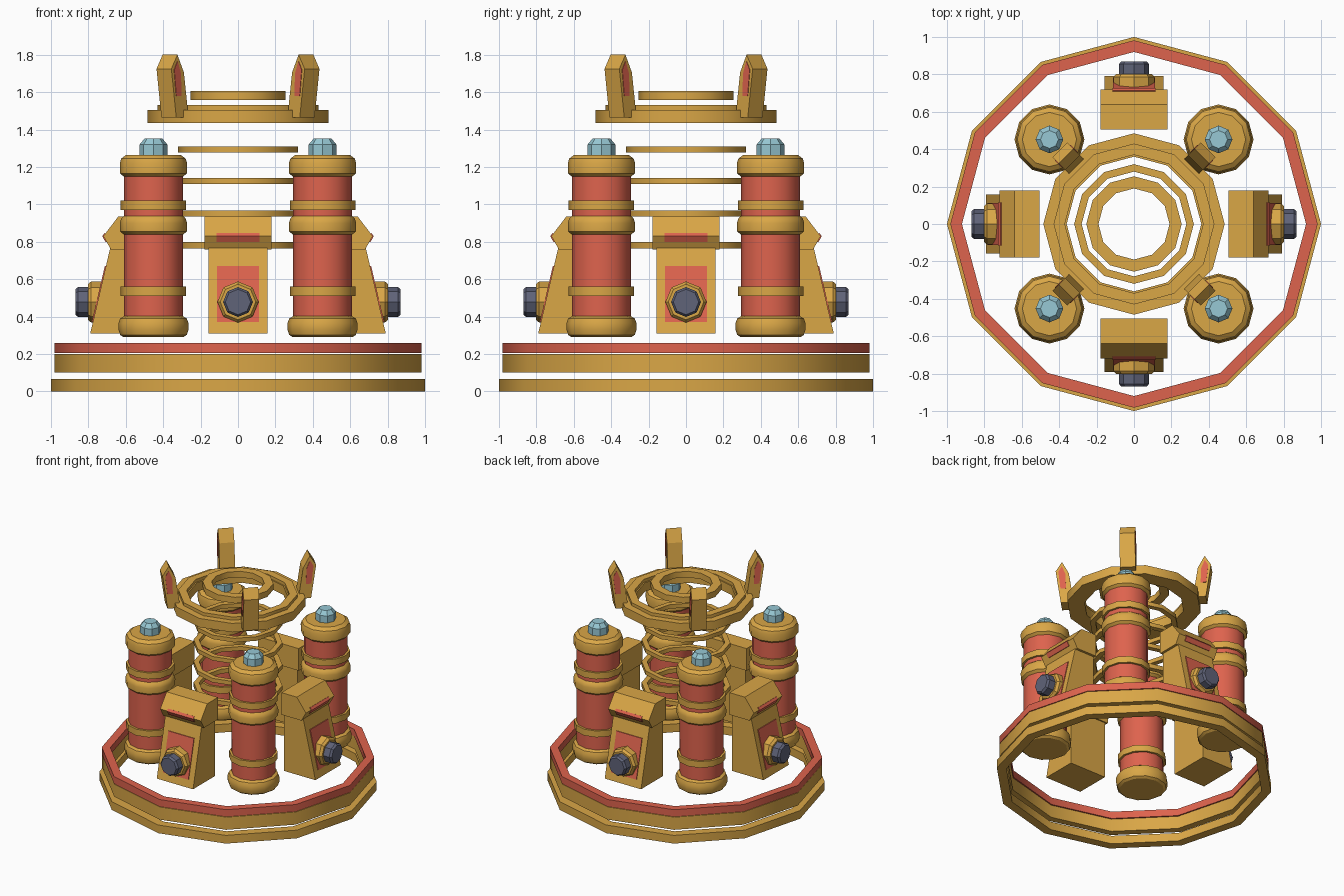
import bpy, bmesh, math
from mathutils import Matrix, Vector

if "Cube" in bpy.data.objects:
    bpy.data.objects.remove(bpy.data.objects["Cube"])

def material(name, rgb):
    m = bpy.data.materials.new(name)
    m.diffuse_color = (*rgb, 1)
    m.use_nodes = True
    m.node_tree.nodes["Principled BSDF"].inputs["Base Color"].default_value = m.diffuse_color
    return m

GOLD = material("gold", (0.70, 0.385, 0.062))
RED = material("red", (0.73, 0.125, 0.075))
BLUE = material("pale_blue", (0.31, 0.58, 0.66))
GREY = material("slate_grey", (0.115, 0.125, 0.19))

def finish(name, bm, mat, matrix, smooth=False):
    bmesh.ops.recalc_face_normals(bm, faces=bm.faces[:])
    bm.transform(matrix)
    me = bpy.data.meshes.new(name)
    bm.to_mesh(me)
    bm.free()
    me.materials.append(mat)
    ob = bpy.data.objects.new(name, me)
    bpy.context.collection.objects.link(ob)
    if smooth:
        bpy.ops.object.select_all(action='DESELECT')
        ob.select_set(True)
        bpy.context.view_layer.objects.active = ob
        bpy.ops.object.shade_smooth_by_angle(angle=math.radians(32))
    return ob

def lathe(name, pts, sides, mat, matrix=Matrix(), smooth=True, closed=False):
    """Revolve (radius, height) points; open profiles get flat end caps."""
    bm = bmesh.new()
    loops = []
    for r, z in pts:
        loops.append([bm.verts.new((r * math.cos(2 * math.pi * i / sides),
                                    r * math.sin(2 * math.pi * i / sides), z))
                      for i in range(sides)])
    n = len(loops)
    for k in range(n if closed else n - 1):
        a, b = loops[k], loops[(k + 1) % n]
        for i in range(sides):
            j = (i + 1) % sides
            bm.faces.new((a[i], a[j], b[j], b[i]))
    if not closed:
        bm.faces.new(loops[0])
        bm.faces.new(loops[-1])
    return finish(name, bm, mat, matrix, smooth)

def ring(name, r_in, r_out, z0, z1, mat=GOLD):
    return lathe(name, [(r_in, z0), (r_out, z0), (r_out, z1), (r_in, z1)], 12, mat, closed=True)

def slab(name, pts, width, mat, matrix):
    """Extrude an (x, z) profile symmetrically along y."""
    bm = bmesh.new()
    a = [bm.verts.new((x, -width / 2, z)) for x, z in pts]
    b = [bm.verts.new((x, width / 2, z)) for x, z in pts]
    bm.faces.new(a)
    bm.faces.new(b)
    for i in range(len(pts)):
        j = (i + 1) % len(pts)
        bm.faces.new((a[i], a[j], b[j], b[i]))
    return finish(name, bm, mat, matrix)

# Base rings
ring("base_ring_lower", 0.93, 1.0, 0.0, 0.065)
ring("base_ring_middle", 0.925, 0.98, 0.10, 0.20)
ring("base_ring_red", 0.92, 0.982, 0.204, 0.26, RED)

# Central stack of thin rings
for i, (z0, z1) in enumerate([(0.765, 0.80), (0.935, 0.967), (1.108, 1.14), (1.278, 1.31)]):
    ring(f"core_ring_{i + 1}", 0.28, 0.32, z0, z1)

# Crown rings
ring("crown_ring", 0.36, 0.485, 1.435, 1.505)
ring("crown_ring_step", 0.37, 0.43, 1.503, 1.53)
ring("crown_ring_top", 0.19, 0.255, 1.557, 1.605)

# Four corner columns
for i, (sx, sy) in enumerate([(1, 1), (-1, 1), (-1, -1), (1, -1)], 1):
    at = Matrix.Translation((0.452 * sx, 0.452 * sy, 0))
    lathe(f"column_body_{i}", [(0.158, 0.38), (0.158, 1.17)], 12, RED, at)
    lathe(f"column_foot_{i}", [(0.16, 0.29), (0.178, 0.302), (0.187, 0.33), (0.187, 0.365),
                               (0.178, 0.39), (0.158, 0.402)], 12, GOLD, at)
    for k, (z0, z1) in enumerate([(0.51, 0.56), (0.97, 1.02)], 1):
        lathe(f"column_band_{i}_{k}", [(0.175, z0), (0.175, z1)], 12, GOLD, at)
    lathe(f"column_collar_{i}", [(0.158, 0.838), (0.178, 0.855), (0.18, 0.90),
                                 (0.172, 0.925), (0.155, 0.94)], 12, GOLD, at)
    lathe(f"column_cap_{i}", [(0.158, 1.148), (0.178, 1.165), (0.18, 1.22),
                              (0.172, 1.245), (0.145, 1.265)], 12, GOLD, at)
    lathe(f"column_knob_{i}", [(0.074, 1.26), (0.074, 1.32), (0.048, 1.352)], 8, BLUE, at)

# Four buttresses with panel, slot and bolt
def slope(z):
    return 0.79 - (z - 0.31) * 0.105 / 0.45

for i in range(4):
    rot = Matrix.Rotation(i * math.pi / 2, 4, 'Z')
    slab(f"buttress_body_{i + 1}", [(0.515, 0.31), (0.79, 0.31), (slope(0.78), 0.78), (0.515, 0.78)],
         0.318, GOLD, rot)
    slab(f"buttress_head_{i + 1}", [(0.505, 0.76), (0.68, 0.76), (0.72, 0.83), (0.64, 0.935), (0.505, 0.935)],
         0.356, GOLD, rot)
    slab(f"buttress_panel_{i + 1}", [(slope(0.37) - 0.003, 0.37), (slope(0.37) + 0.006, 0.37),
                                     (slope(0.67) + 0.006, 0.67), (slope(0.67) - 0.003, 0.67)],
         0.224, RED, rot)
    slab(f"buttress_slot_{i + 1}", [(0.70, 0.80), (0.708, 0.798), (0.726, 0.83), (0.713, 0.847), (0.705, 0.843)],
         0.23, RED, rot)
    axis = rot @ Matrix.Translation((0, 0, 0.478)) @ Matrix.Rotation(math.pi / 2, 4, 'Y')
    lathe(f"bolt_washer_{i + 1}", [(0.11, 0.70), (0.11, 0.785), (0.095, 0.803)], 8, GOLD, axis, False)
    lathe(f"bolt_{i + 1}", [(0.08, 0.78), (0.08, 0.855), (0.068, 0.87)], 8, GREY, axis, False)

# Four crown prongs with a red plate on each flank
prong = [(0.43, 1.465), (0.465, 1.705), (0.514, 1.80), (0.56, 1.725), (0.523, 1.465)]
plate = [(0.485, 1.58), (0.49, 1.70), (0.515, 1.765), (0.54, 1.72), (0.525, 1.58)]
for i in range(4):
    rot = Matrix.Rotation(math.pi / 4 + i * math.pi / 2, 4, 'Z')
    slab(f"crown_prong_{i + 1}", prong, 0.112, GOLD, rot)
    for side in (-1, 1):
        slab(f"prong_plate_{i + 1}_{'left' if side > 0 else 'right'}", plate, 0.006, RED,
             rot @ Matrix.Translation((0, side * 0.056, 0)))
